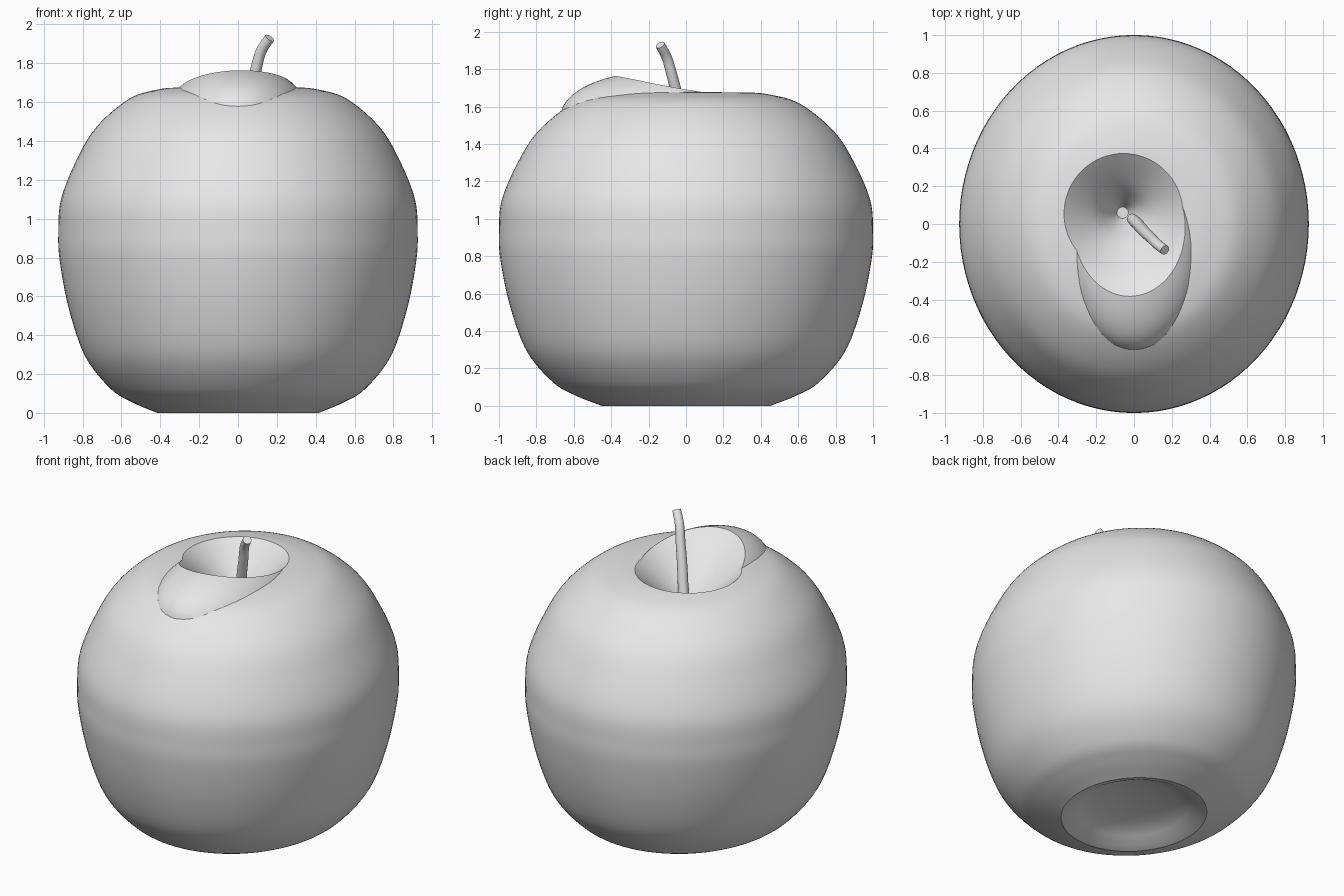
import bpy, bmesh, math
from mathutils import Vector

if "Cube" in bpy.data.objects:
    bpy.data.objects.remove(bpy.data.objects["Cube"])

grey = bpy.data.materials.new("light_grey")
grey.diffuse_color = (0.8, 0.8, 0.8, 1)
grey.use_nodes = True
grey.node_tree.nodes["Principled BSDF"].inputs["Base Color"].default_value = grey.diffuse_color


def smooth_path(pts, steps=6):
    """Catmull-Rom curve through the points."""
    p = [Vector(q) for q in pts]
    p = [2 * p[0] - p[1]] + p + [2 * p[-1] - p[-2]]
    out = []
    for a, b, c, d in zip(p, p[1:], p[2:], p[3:]):
        for i in range(steps):
            t = i / steps
            out.append(0.5 * (2 * b + (c - a) * t + (2 * a - 5 * b + 4 * c - d) * t * t
                              + (3 * b - a - 3 * c + d) * t ** 3))
    return out + [p[-2]]


def add_object(name, bm):
    bmesh.ops.recalc_face_normals(bm, faces=bm.faces)
    mesh = bpy.data.meshes.new(name)
    bm.to_mesh(mesh)
    bm.free()
    mesh.materials.append(grey)
    ob = bpy.data.objects.new(name, mesh)
    bpy.context.collection.objects.link(ob)
    return ob


def skin(name, rings):
    """Join rings of points into a closed tube with flat ends."""
    bm = bmesh.new()
    rows = [[bm.verts.new(v) for v in ring] for ring in rings]
    n = len(rows[0])
    for lo, hi in zip(rows, rows[1:]):
        for i in range(n):
            j = (i + 1) % n
            bm.faces.new((lo[i], lo[j], hi[j], hi[i]))
    bm.faces.new(rows[0])
    bm.faces.new(rows[-1])
    return add_object(name, bm)


def lathe(name, profile, sides, sx=1.0, sy=1.0, centre=(0, 0)):
    angles = [math.tau * i / sides for i in range(sides)]
    return skin(name, [[(centre[0] + r * sx * math.cos(a), centre[1] + r * sy * math.sin(a), z)
                        for a in angles] for r, z in profile])


def activate(ob):
    bpy.ops.object.select_all(action='DESELECT')
    ob.select_set(True)
    bpy.context.view_layer.objects.active = ob


def boolean(ob, other, operation):
    other.hide_render = True
    mod = ob.modifiers.new(operation.lower(), 'BOOLEAN')
    mod.operation, mod.solver, mod.object = operation, 'EXACT', other
    activate(ob)
    bpy.ops.object.modifier_apply(modifier=mod.name)
    bpy.data.objects.remove(other)


# Fruit body: hollow base with a flat disc, rounded sides, flat top
base = [(0.255, 0.083), (0.34, 0.045), (0.40, 0.014)]
side = smooth_path([(0.45, 0.0), (0.59, 0.055), (0.71, 0.125), (0.85, 0.29), (0.94, 0.53),
                    (0.992, 0.78), (1.0, 0.93), (0.985, 1.1), (0.90, 1.30), (0.79, 1.47),
                    (0.61, 1.615), (0.45, 1.664), (0.31, 1.677), (0.1, 1.68)])
side = [(r, max(z, 0)) for r, z in side]
body = lathe("fruit_body", base + side, 96, sx=0.925)

# Swelling on the front shoulder
bm = bmesh.new()
bmesh.ops.create_uvsphere(bm, u_segments=64, v_segments=32, radius=1)
for v in bm.verts:
    v.co = (v.co.x * 0.355, v.co.y * 0.53 - 0.14, v.co.z * 0.24 + 1.55)
boolean(body, add_object("shoulder_swelling", bm), 'UNION')

# Flared funnel for the stem
funnel = smooth_path([(0.03, 1.33), (0.08, 1.42), (0.16, 1.53), (0.315, 1.675),
                      (0.445, 1.763), (0.7, 1.92)])
funnel = [tuple(p) for p in funnel] + [(0.7, 2.2)]
boolean(body, lathe("funnel_cutter", funnel, 64, centre=(-0.06, 0.06)), 'DIFFERENCE')

# Curved, slightly tapered stem
path = smooth_path([(-0.005, 0.025, 1.36), (0.055, -0.04, 1.63), (0.09, -0.073, 1.76),
                    (0.118, -0.102, 1.86), (0.163, -0.138, 1.93)], 5)
rings = []
for i, p in enumerate(path):
    t = (path[min(i + 1, len(path) - 1)] - path[max(i - 1, 0)]).normalized()
    u = t.cross(Vector((0, 1, 0))).normalized()
    w = t.cross(u)
    r = 0.032 - 0.006 * i / (len(path) - 1)
    rings.append([p + r * (u * math.cos(math.tau * k / 20) + w * math.sin(math.tau * k / 20))
                  for k in range(20)])
stem = skin("stem", rings)

for ob in (body, stem):
    activate(ob)
    bpy.ops.object.shade_smooth_by_angle(angle=math.radians(30))
